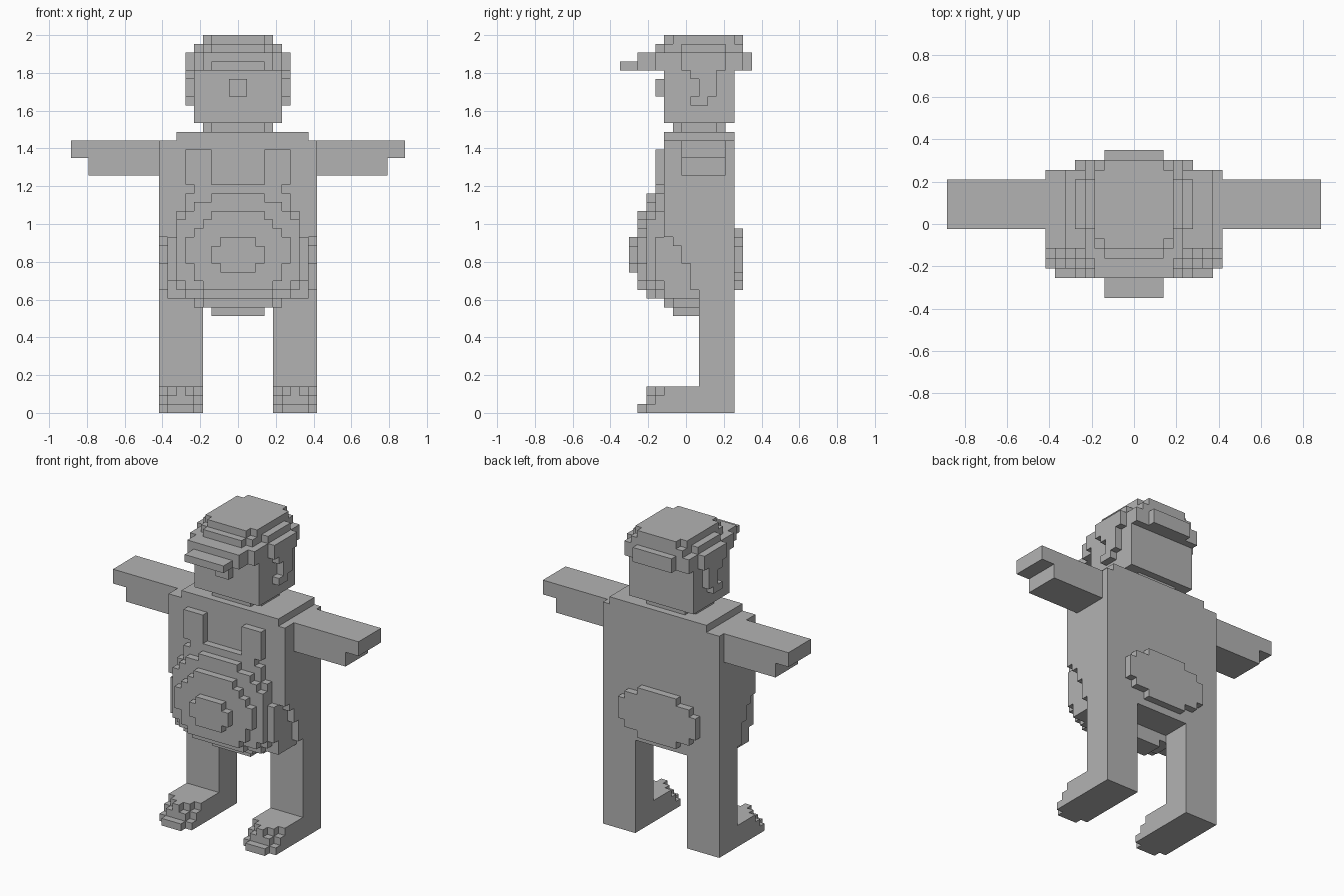
import bpy, bmesh
from mathutils import Vector

cube = bpy.data.objects.get("Cube")
if cube:
    bpy.data.objects.remove(cube, do_unlink=True)

UNIT = 2 / 43                      # edge length of one block
DEPTH_CENTRE = 7.5                 # block depth that lies on y = 0

grey = bpy.data.materials.new("plain_grey")
grey.use_nodes = True
COLOUR = (0.45, 0.45, 0.45, 1)
grey.diffuse_color = COLOUR
grey.node_tree.nodes["Principled BSDF"].inputs["Base Color"].default_value = COLOUR

parts = {}                         # part name -> set of filled blocks
filled = set()                     # every filled block in the figure


def box(name, x, y, z):
    """Fill a box of blocks, each axis given as (start, end)."""
    cells = parts.setdefault(name, set())
    for i in range(*x):
        for j in range(*y):
            for k in range(*z):
                if (i, j, k) not in filled:
                    filled.add((i, j, k))
                    cells.add((i, j, k))


def wide(name, half, y, z):
    """Box centred on the body."""
    box(name, (-half, half), y, z)


def pair(name, x, y, z):
    """The same box on both sides of the body."""
    box("left_" + name, x, y, z)
    box("right_" + name, (-x[1], -x[0]), y, z)


def rows(name, y, bottom, halves):
    """Rounded slab: one half width per row, going up."""
    for k, half in enumerate(halves, bottom):
        wide(name, half, y, (k, k + 1))


# Legs and stepped feet
pair("leg", (4, 9), (9, 13), (0, 13))
pair("foot", (4, 9), (5, 9), (0, 3))
pair("foot", (4, 9), (4, 9), (0, 2))
pair("foot", (4, 9), (3, 9), (0, 1))
pair("foot", (5, 8), (2, 3), (0, 1))
pair("foot", (5, 8), (3, 4), (1, 2))
pair("foot", (5, 8), (4, 5), (2, 3))
pair("foot", (6, 7), (3, 4), (2, 3))

# Torso, with lower front corners stepped back
wide("torso", 8, (5, 13), (13, 31))
for front, bottom, top in ((5, 20, 31), (6, 19, 20), (7, 17, 19), (8, 14, 17), (9, 13, 14)):
    for x in ((8, 9), (-9, -8)):
        box("torso", x, (front, 13), (bottom, top))
box("shoulders", (-7, 8), (5, 13), (31, 32))

# Belly: slabs that shrink towards the front
rows("belly", (6, 9), 11, [3, 5])
rows("belly", (5, 6), 12, [4])
rows("belly", (4, 5), 13, [6, 7] + [8] * 5 + [7] * 3 + [6] * 2 + [5])
rows("belly", (3, 4), 13, [4, 6] + [7] * 7 + [6, 5, 3])
rows("belly", (2, 3), 14, [4, 5, 5, 6, 6, 6, 5, 4, 3])
rows("belly", (1, 2), 16, [2, 3, 3, 2])

# Straps on the chest and patch on the seat
pair("strap", (3, 6), (4, 5), (26, 30))
rows("seat_patch", (13, 14), 14, [3, 5, 6, 6, 6, 5, 3])

# Arms with longer upper slab
pair("arm", (9, 19), (7, 12), (29, 31))
pair("arm", (9, 17), (7, 12), (27, 29))

# Neck, head, nose and ears
wide("neck", 4, (7, 11), (32, 33))
wide("neck", 3, (6, 12), (32, 33))
wide("head", 5, (5, 13), (33, 41))
wide("nose", 1, (4, 5), (36, 38))
pair("ear", (5, 6), (8, 10), (35, 36))
pair("ear", (5, 6), (9, 11), (36, 38))
pair("ear", (5, 6), (8, 11), (38, 39))

# Cap: band, bill in front, bulge behind, domed top
wide("cap", 6, (7, 12), (39, 41))
wide("cap", 5, (4, 14), (39, 41))
wide("cap", 3, (14, 15), (39, 41))
wide("cap_bill", 3, (0, 4), (39, 40))
wide("cap_bill", 4, (2, 4), (39, 41))
wide("cap", 5, (7, 12), (41, 42))
wide("cap", 4, (5, 14), (41, 42))
wide("cap", 3, (4, 5), (41, 42))
wide("cap", 4, (6, 13), (42, 43))
wide("cap", 3, (5, 14), (42, 43))


def skin(name, cells):
    """Turn the exposed sides of a part's blocks into one clean mesh."""
    bm = bmesh.new()
    corners = {}

    def corner(p):
        if p not in corners:
            corners[p] = bm.verts.new(Vector((p[0], p[1] - DEPTH_CENTRE, p[2])) * UNIT)
        return corners[p]

    for cell in sorted(cells):
        for axis in range(3):
            u, v = (axis + 1) % 3, (axis + 2) % 3
            for side in (0, 1):
                beyond = list(cell)
                beyond[axis] += 1 if side else -1
                if tuple(beyond) in filled:
                    continue
                loop = []
                for a, b in ((0, 0), (1, 0), (1, 1), (0, 1)):
                    p = list(cell)
                    p[axis] += side
                    p[u] += a
                    p[v] += b
                    loop.append(corner(tuple(p)))
                bm.faces.new(loop if side else loop[::-1])
    bmesh.ops.dissolve_limit(bm, angle_limit=0.01, verts=bm.verts, edges=bm.edges)
    mesh = bpy.data.meshes.new(name)
    bm.to_mesh(mesh)
    bm.free()
    mesh.materials.append(grey)
    bpy.context.collection.objects.link(bpy.data.objects.new(name, mesh))


for name, cells in parts.items():
    skin(name, cells)
